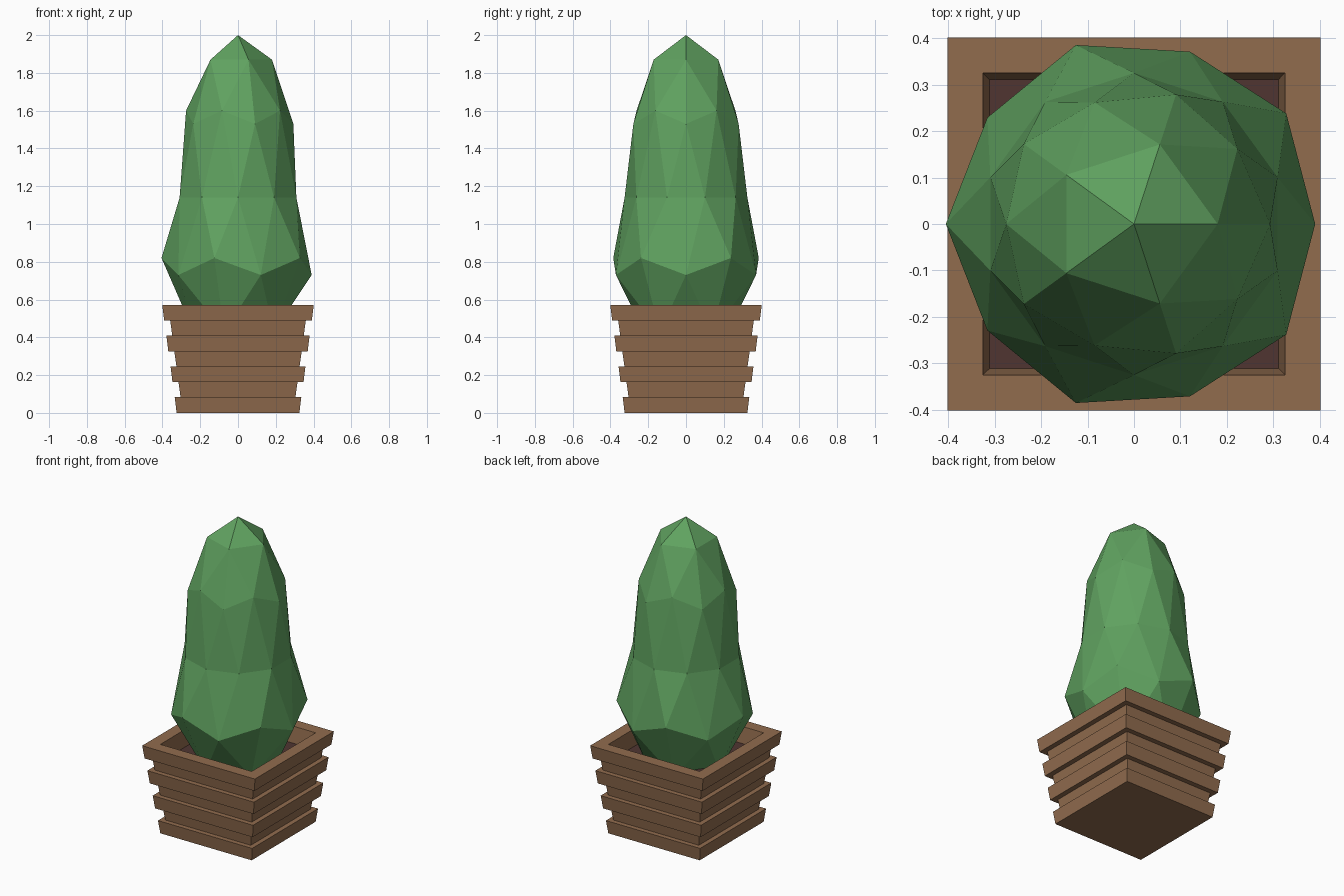
import bpy, bmesh
from math import hypot

cube = bpy.data.objects.get("Cube")
if cube:
    bpy.data.objects.remove(cube, do_unlink=True)


def material(name, rgb):
    m = bpy.data.materials.new(name)
    m.use_nodes = True
    m.diffuse_color = (*rgb, 1)
    m.node_tree.nodes["Principled BSDF"].inputs["Base Color"].default_value = (*rgb, 1)
    return m


def add_object(name, bm, mat):
    bmesh.ops.recalc_face_normals(bm, faces=bm.faces)
    mesh = bpy.data.meshes.new(name)
    bm.to_mesh(mesh)
    bm.free()
    mesh.materials.append(mat)
    obj = bpy.data.objects.new(name, mesh)
    bpy.context.collection.objects.link(obj)
    return obj


def square_lathe(profile):
    """Square rings of (half width, height), bridged and capped at both ends."""
    bm = bmesh.new()
    rings = [[bm.verts.new((sx * r, sy * r, z))
              for sx, sy in ((-1, -1), (1, -1), (1, 1), (-1, 1))] for r, z in profile]
    for a, b in zip(rings, rings[1:]):
        for i in range(4):
            j = (i + 1) % 4
            bm.faces.new((a[i], a[j], b[j], b[i]))
    bm.faces.new(rings[0])
    bm.faces.new(rings[-1])
    return bm


wood = material("brown wood", (0.283, 0.150, 0.076))
earth = material("dark soil", (0.080, 0.036, 0.031))
leaf = material("leaf green", (0.117, 0.362, 0.117))

# Planter: four flared slats with recessed bands between, then the hollow inside
SOIL = 0.47
profile = []
for k in range(4):
    z, r = 0.163 * k, 0.325 + 0.022 * k
    profile += [(r, z), (r + 0.01, z + 0.083)]
    if k < 3:
        profile += [(r - 0.021, z + 0.083), (r - 0.010, z + 0.163)]
profile += [(0.325, profile[-1][1]), (0.31, SOIL - 0.01)]
add_object("planter", square_lathe(profile), wood)

# Soil
add_object("soil", square_lathe([(0.309, SOIL - 0.005), (0.311, SOIL)]), earth)

# Bush: a faceted icosphere with each ring of points moved to its own radius and height
rings = {0.851: (0.18, 1.87), 0.526: (0.275, 1.60), 0.447: (0.293, 1.53),
         0: (0.325, 1.14), -0.447: (0.405, 0.82), -0.526: (0.39, 0.73),
         -0.851: (0.235, 0.43), 1: (0, 2), -1: (0, 0.35)}
bm = bmesh.new()
bmesh.ops.create_icosphere(bm, subdivisions=2, radius=1)
for v in bm.verts:
    r, z = rings[min(rings, key=lambda h: abs(h - v.co.z))]
    s = r / max(hypot(v.co.x, v.co.y), 0.001)
    v.co = (v.co.x * s, v.co.y * s, z)
add_object("bush", bm, leaf)
